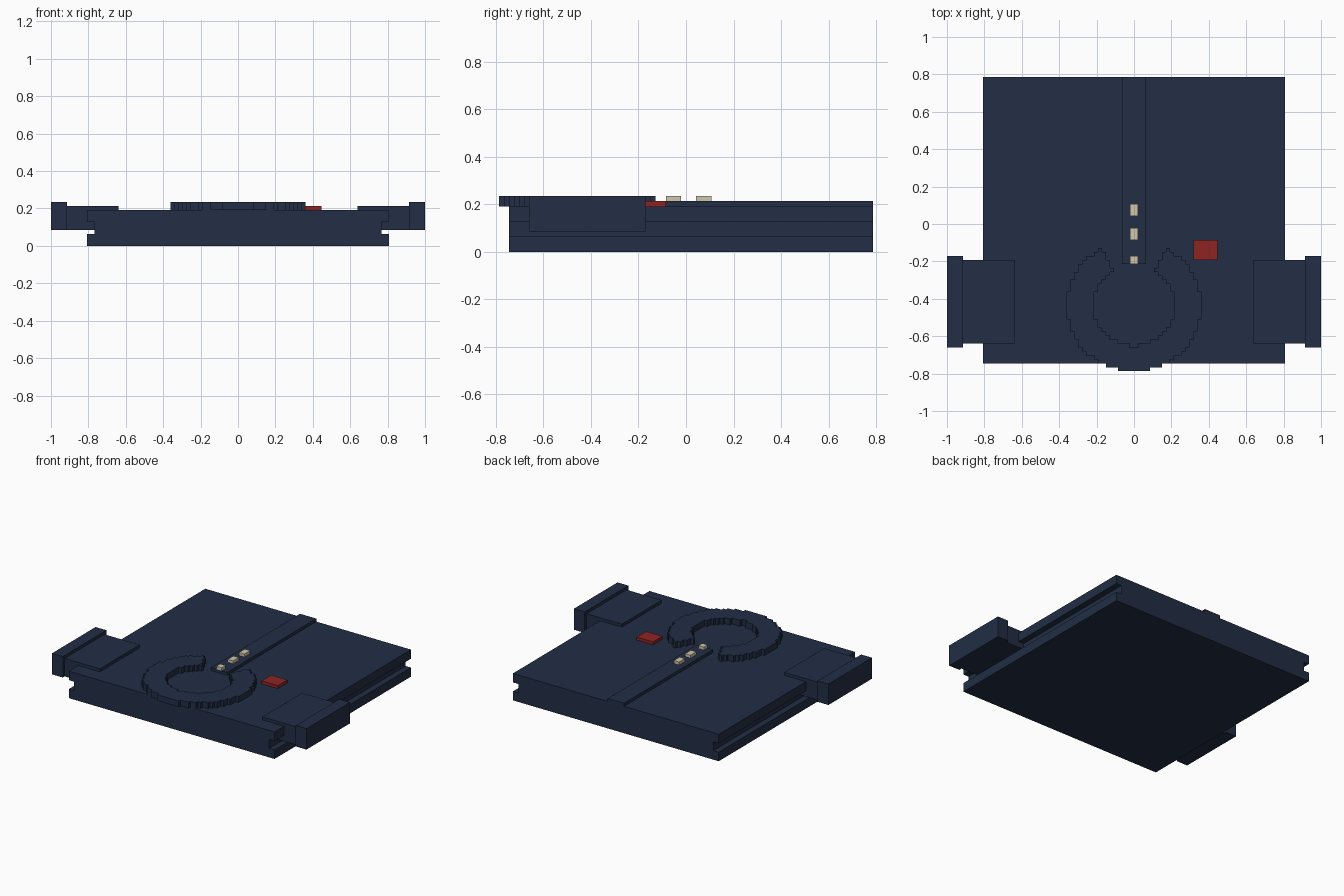
import bpy, bmesh

if "Cube" in bpy.data.objects:
    bpy.data.objects.remove(bpy.data.objects["Cube"])

U = 2 / 94  # size of one block; all coordinates below are in blocks


def srgb(*c):
    return tuple((v / 255 / 12.92) if v < 10 else ((v / 255 + 0.055) / 1.055) ** 2.4 for v in c) + (1,)


def material(name, *c):
    m = bpy.data.materials.new(name)
    m.diffuse_color = srgb(*c)
    m.use_nodes = True
    m.node_tree.nodes["Principled BSDF"].inputs["Base Color"].default_value = m.diffuse_color
    return m


navy = material("navy_cloth", 34, 46, 69)
red = material("red_patch", 143, 35, 35)
cream = material("cream_button", 208, 198, 172)


def finish(name, bm, mat):
    bmesh.ops.recalc_face_normals(bm, faces=bm.faces)
    mesh = bpy.data.meshes.new(name)
    bm.to_mesh(mesh)
    bm.free()
    ob = bpy.data.objects.new(name, mesh)
    mesh.materials.append(mat)
    bpy.context.collection.objects.link(ob)
    return ob


def extrude_y(name, profile, y0, y1, mat):
    """Extrude an x/z outline from y0 to y1."""
    bm = bmesh.new()
    a = [bm.verts.new((x * U, y0 * U, z * U)) for x, z in profile]
    b = [bm.verts.new((x * U, y1 * U, z * U)) for x, z in profile]
    bm.faces.new(a)
    bm.faces.new(b[::-1])
    n = len(a)
    for i in range(n):
        bm.faces.new((a[i], b[i], b[(i + 1) % n], a[(i + 1) % n]))
    return finish(name, bm, mat)


def box(name, x0, x1, y0, y1, z0, z1, mat):
    return extrude_y(name, [(x0, z0), (x1, z0), (x1, z1), (x0, z1)], y0, y1, mat)


# Folded body with a groove along both sides
half = [(38, 0), (38, 3), (36, 3), (36, 6), (38, 6), (38, 9)]
extrude_y("shirt_body", half + [(-x, z) for x, z in reversed(half)], -35, 37, navy)

# Sleeves and cuffs
for side, s in (("left", -1), ("right", 1)):
    box(side + "_sleeve", *sorted((30 * s, 43 * s)), -30, -9, 4, 10, navy)
    box(side + "_cuff", *sorted((43 * s, 47 * s)), -31, -8, 4, 11, navy)

# Button strip, buttons and chest patch
box("button_strip", -3, 3, -10, 37, 9, 10, navy)
for i, (y0, y1) in enumerate(((-10, -8), (-4, -1), (2, 5))):
    box(f"button_{i + 1}", -1, 1, y0, y1, 10, 11, cream)
box("chest_patch", 15, 21, -9, -4, 9, 10, red)


# Blocky collar: elliptical ring with a wedge opening at the throat
def in_collar(x, dy):
    outer = (x / 17) ** 2 + (dy / 16.5) ** 2 <= 1
    hole = x * x + dy * dy <= 101
    opening = dy > 8 and abs(x) < 5 + (dy - 9) * 0.6
    return outer and not hole and not opening


bm = bmesh.new()
for j in range(-38, -3):
    for i in range(-18, 18):
        if in_collar(i + 0.5, j + 0.5 + 20.5):
            bm.faces.new([bm.verts.new((x * U, y * U, 11 * U)) for x, y in
                          ((i, j), (i + 1, j), (i + 1, j + 1), (i, j + 1))])
bmesh.ops.remove_doubles(bm, verts=bm.verts, dist=U * 0.01)
for f in bm.faces:
    f.normal_update()
    if f.normal.z < 0:
        f.normal_flip()
mesh = bpy.data.meshes.new("collar")
bm.to_mesh(mesh)
bm.free()
mesh.materials.append(navy)
collar = bpy.data.objects.new("collar", mesh)
bpy.context.collection.objects.link(collar)
mod = collar.modifiers.new("thickness", 'SOLIDIFY')
mod.thickness = 2 * U
mod.offset = -1
